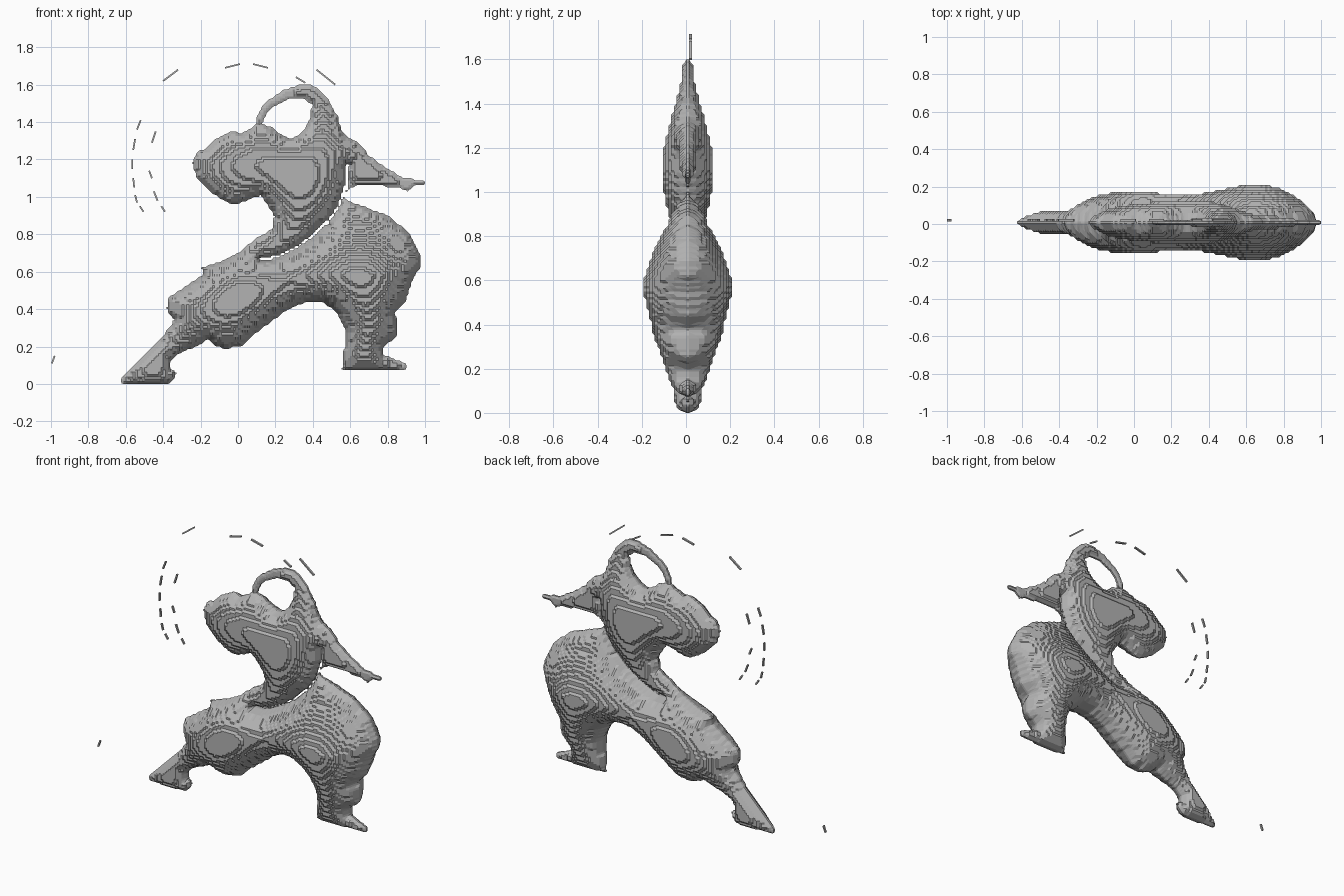
import bpy
import bmesh
import math
from mathutils import Vector

CELL = 0.0125      # grid size of the stepped surface
MID = 0.008        # depth of the middle plane
THICK, THIN = 0.91, 0.6    # swelling of the trousers and of the upper body

if "Cube" in bpy.data.objects:
    bpy.data.objects.remove(bpy.data.objects["Cube"])

grey = bpy.data.materials.new("stone_grey")
grey.use_nodes = True
grey.diffuse_color = (0.45, 0.45, 0.45, 1)
grey.node_tree.nodes["Principled BSDF"].inputs["Base Color"].default_value = grey.diffuse_color

# Part outlines in the front plane (x, z)
headband = [(.09, 1.37), (.1, 1.43), (.14, 1.5), (.25, 1.575), (.35, 1.605), (.42, 1.59),
            (.48, 1.53), (.4, 1.49), (.36, 1.52), (.28, 1.53), (.2, 1.49), (.15, 1.44), (.12, 1.37)]

torso = [(.48, 1.53), (.5, 1.48), (.54, 1.42), (.55, 1.35), (.58, 1.33), (.58, 1.17),
         (.57, 1.07), (.54, .97), (.49, .89), (.41, .81), (.31, .735), (.2, .685), (.11, .67),
         (.09, .77), (.19, .835), (.195, .9), (.155, .96), (.125, 1.01), (.08, 1), (.03, .97),
         (-.05, .965), (-.14, 1.02), (-.22, 1.1), (-.245, 1.18), (-.22, 1.24), (-.17, 1.26),
         (-.12, 1.31), (-.04, 1.35), (.02, 1.34), (.1, 1.385), (.17, 1.38), (.22, 1.34),
         (.28, 1.31), (.34, 1.34), (.38, 1.4), (.4, 1.5)]

left_arm = [(.57, 1.33), (.65, 1.29), (.7, 1.22), (.8, 1.15), (.89, 1.1), (1, 1.085),
            (1, 1.065), (.93, 1.055), (.91, 1.025), (.87, 1.045), (.76, 1.06), (.63, 1.06),
            (.58, 1.03), (.595, 1.17), (.57, 1.18)]

right_leg = [(.11, .655), (.11, .79), (0, .7), (-.1, .65), (-.2, .62), (-.18, .59), (-.27, .53),
             (-.37, .46), (-.385, .4), (-.34, .34), (-.4, .26), (-.5, .15), (-.62, .04),
             (-.63, .005), (-.37, .005), (-.335, .03), (-.33, .06), (-.37, .09), (-.35, .14),
             (-.28, .18), (-.2, .21), (-.16, .24), (-.12, .2), (-.07, .19), (.02, .2),
             (.08, .26), (.16, .32), (.24, .38), (.3, .41), (.3, .715), (.2, .67)]

left_leg = [(.29, .71), (.42, .795), (.5, .875), (.55, .96), (.56, 1), (.62, .965), (.67, .95),
            (.8, .9), (.91, .81), (.97, .7), (.97, .62), (.93, .55), (.9, .45), (.84, .38),
            (.855, .32), (.85, .25), (.78, .2), (.77, .16), (.82, .14), (.9, .11), (.9, .08),
            (.555, .08), (.57, .2), (.58, .28), (.53, .38), (.45, .44), (.34, .43), (.29, .41)]

parts = {"torso": torso, "headband": headband, "left_arm": left_arm,
         "right_leg": right_leg, "left_leg": left_leg}


def inside(x, z, outline):
    hit = False
    for (ax, az), (bx, bz) in zip(outline, outline[1:] + outline[:1]):
        if (az > z) != (bz > z) and x < ax + (z - az) * (bx - ax) / (bz - az):
            hit = not hit
    return hit


def add_object(name, bm):
    bmesh.ops.recalc_face_normals(bm, faces=bm.faces)
    mesh = bpy.data.meshes.new(name)
    bm.to_mesh(mesh)
    bm.free()
    mesh.materials.append(grey)
    obj = bpy.data.objects.new(name, mesh)
    bpy.context.collection.objects.link(obj)
    return obj


# Sort every grid cell of the figure into its part
owner = {}
for name, outline in parts.items():
    xs, zs = zip(*outline)
    for i in range(math.floor(min(xs) / CELL), math.ceil(max(xs) / CELL)):
        for k in range(max(0, math.floor(min(zs) / CELL)), math.ceil(max(zs) / CELL)):
            if (i, k) not in owner and inside((i + .5) * CELL, (k + .5) * CELL, outline):
                owner[i, k] = name

SIDES = [(1, 0), (0, 1), (-1, 0), (0, -1)]
QUAD = [(0, 0), (1, 0), (1, 1), (0, 1)]


def neighbours(c):
    return [(c[0] + a, c[1] + b) for a, b in SIDES]


corners = {(i + a, k + b) for i, k in owner for a, b in QUAD}
rim = {c for c in corners if any((c[0] - a, c[1] - b) not in owner for a, b in QUAD)}

# Swell the figure like a membrane held at its rim, giving round sections
swell = dict.fromkeys(corners, 0.0)
inner = [(c, neighbours(c)) for c in sorted(corners - rim)]
for _ in range(120):
    for c, (e, n, w, s) in inner:
        goal = (swell[e] + swell[n] + swell[w] + swell[s] + 2) / 4
        swell[c] += 1.85 * (goal - swell[c])


def puff(z):
    # Full trousers below, slimmer waist and chest above
    t = min(1, max(0, (z - .58) / .27))
    return THICK + (THIN - THICK) * t


swell = {c: max(.5, round(puff(c[1] * CELL) * math.sqrt(max(0, h)))) * CELL
         for c, h in swell.items()}

# Chamfer the stair steps of the rim
place = {c: Vector(c) for c in corners}
for c in rim:
    near = [Vector(n) for n in neighbours(c) if n in rim]
    if len(near) == 2:
        place[c] = (place[c] * 2 + near[0] + near[1]) / 4


def build_part(name):
    bm = bmesh.new()
    made = {}

    def corner(c, side):
        if (c, side) not in made:
            x, z = place[c] * CELL
            made[c, side] = bm.verts.new((x, MID + side * swell[c], z))
        return made[c, side]

    for (i, k), part in owner.items():
        if part != name:
            continue
        ring = [(i + a, k + b) for a, b in QUAD]
        bm.faces.new([corner(c, -1) for c in ring])
        bm.faces.new([corner(c, 1) for c in reversed(ring)])
        # Close the edge where nothing adjoins
        for n, (a, b) in enumerate([(0, -1), (1, 0), (0, 1), (-1, 0)]):
            if (i + a, k + b) not in owner:
                p, q = ring[n], ring[(n + 1) % 4]
                bm.faces.new([corner(q, -1), corner(p, -1), corner(p, 1), corner(q, 1)])
    add_object(name, bm)


for name in parts:
    build_part(name)


# Thin floating motion dashes around the figure (x, z, x, z)
def dash(name, ax, az, bx, bz):
    start, end = Vector((ax, .02, az)), Vector((bx, .02, bz))
    bm = bmesh.new()
    bmesh.ops.create_cube(bm, size=1)
    bmesh.ops.scale(bm, verts=bm.verts, vec=((end - start).length, CELL, CELL * .7))
    obj = add_object(name, bm)
    obj.location = (start + end) / 2
    obj.rotation_euler.y = -math.atan2(bz - az, bx - ax)


dashes = [(-.52, 1.41, -.54, 1.36), (-.55, 1.31, -.56, 1.25), (-.565, 1.2, -.565, 1.15),
          (-.56, 1.1, -.555, 1.05), (-.55, 1.01, -.54, .97), (-.525, .95, -.505, .92),
          (-.44, 1.35, -.46, 1.29), (-.475, 1.14, -.46, 1.1), (-.45, 1.03, -.43, .98),
          (-.41, .95, -.39, .92), (-.4, 1.62, -.32, 1.68), (-.07, 1.69, .01, 1.71),
          (.08, 1.71, .16, 1.69), (.31, 1.64, .36, 1.61), (.42, 1.68, .52, 1.6),
          (-.995, .11, -.98, .15)]
for n, ends in enumerate(dashes):
    dash("motion_dash_" + str(n), *ends)
